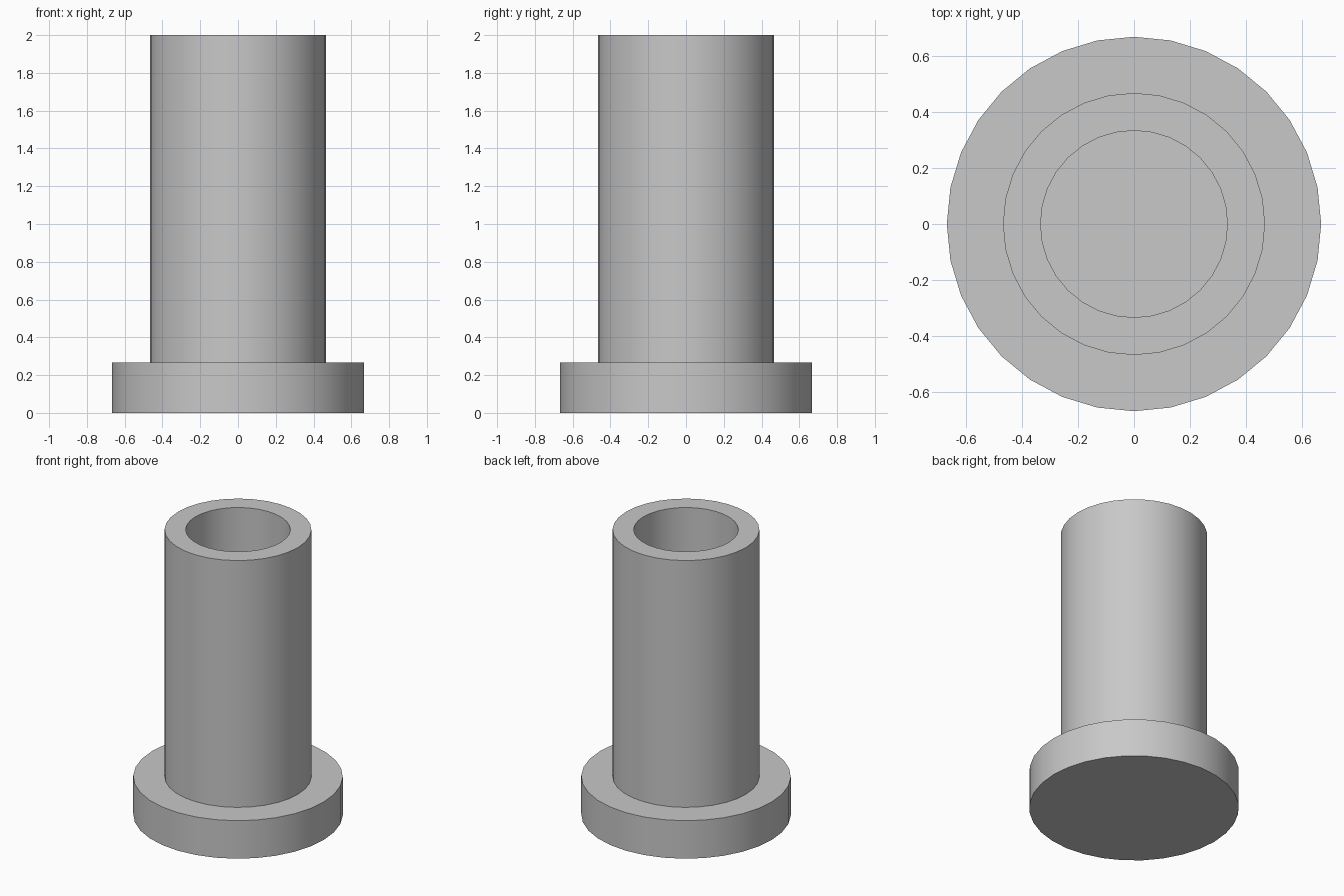
import bpy
import bmesh
from math import cos, sin, tau, radians

default = bpy.data.objects.get("Cube")
if default:
    bpy.data.objects.remove(default, do_unlink=True)

SIDES = 32
FLANGE_R, TUBE_R, BORE_R = 0.667, 0.467, 0.333
FLANGE_TOP, TOP = 0.267, 2.0
BORE_FLOOR = FLANGE_TOP

grey = bpy.data.materials.new("plain grey")
grey.use_nodes = True
colour = (0.58, 0.58, 0.58, 1)
grey.diffuse_color = colour
grey.node_tree.nodes["Principled BSDF"].inputs["Base Color"].default_value = colour


def lathe(name, profile):
    """Turn an (r, z) profile around z and cap both ends."""
    bm = bmesh.new()
    rings = [[bm.verts.new((r * cos(tau * i / SIDES), r * sin(tau * i / SIDES), z))
              for i in range(SIDES)] for r, z in profile]
    for low, high in zip(rings, rings[1:]):
        for i in range(SIDES):
            j = (i + 1) % SIDES
            bm.faces.new((low[i], low[j], high[j], high[i]))
    bm.faces.new(rings[0][::-1])
    bm.faces.new(rings[-1])
    mesh = bpy.data.meshes.new(name)
    bm.to_mesh(mesh)
    bm.free()
    mesh.materials.append(grey)
    obj = bpy.data.objects.new(name, mesh)
    bpy.context.collection.objects.link(obj)
    return obj


# One solid: flange, tube wall and blind bore
bushing = lathe("flanged_sleeve", [
    (FLANGE_R, 0), (FLANGE_R, FLANGE_TOP), (TUBE_R, FLANGE_TOP),
    (TUBE_R, TOP), (BORE_R, TOP), (BORE_R, BORE_FLOOR)])

# Smooth round walls, crisp rims
bpy.ops.object.select_all(action="DESELECT")
bushing.select_set(True)
bpy.context.view_layer.objects.active = bushing
bpy.ops.object.shade_smooth_by_angle(angle=radians(30))
